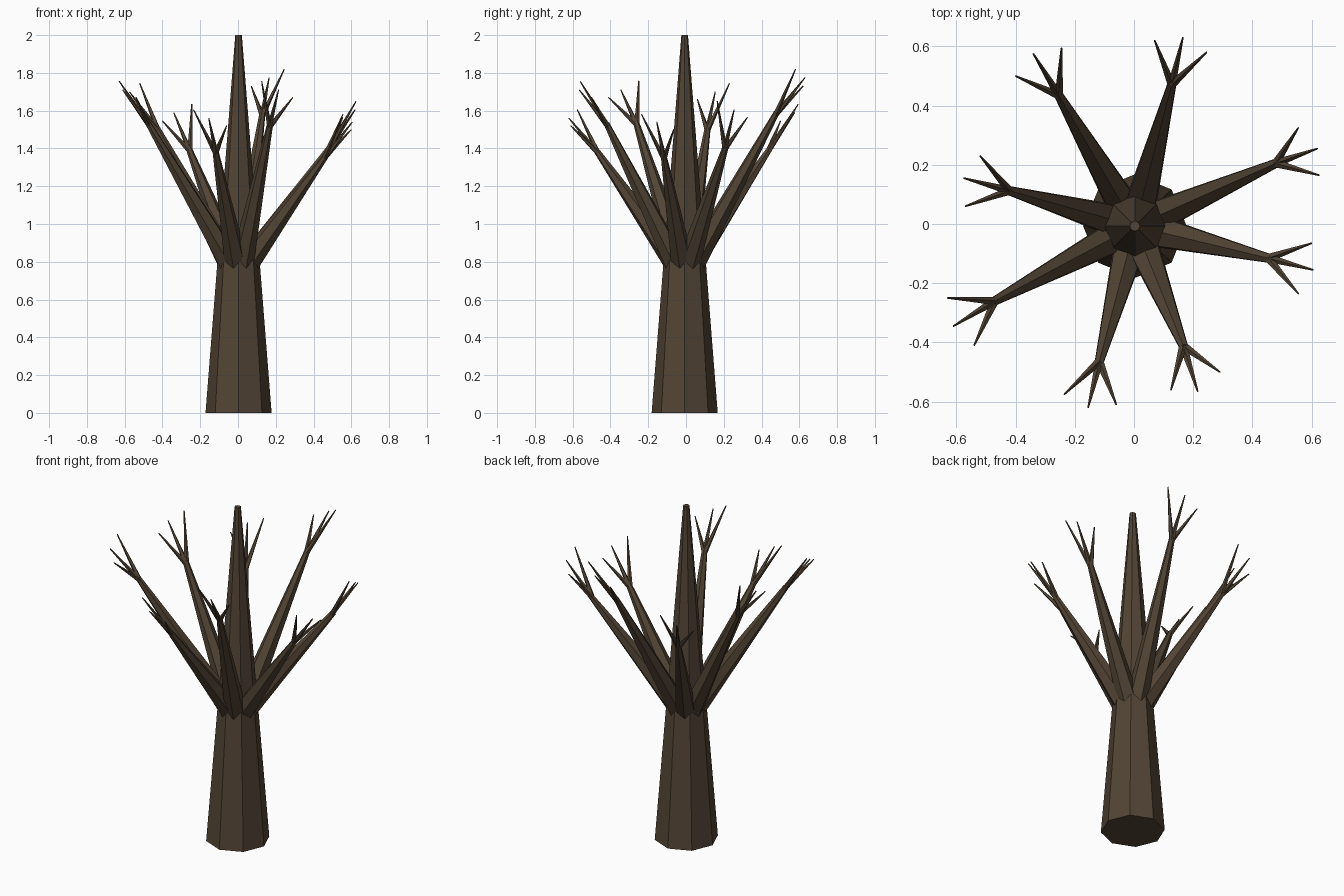
import bpy, bmesh
from math import pi
from mathutils import Vector, Matrix

if "Cube" in bpy.data.objects:
    bpy.data.objects.remove(bpy.data.objects["Cube"])

bark = bpy.data.materials.new("bark")
bark.diffuse_color = (0.085, 0.058, 0.035, 1)
bark.use_nodes = True
bark.node_tree.nodes["Principled BSDF"].inputs["Base Color"].default_value = bark.diffuse_color
CENTRE = Vector((0.003, -0.007, 0))


def add_limb(bm, a, b, r1, r2, sides):
    """Tapered prism running from a to b."""
    a, b = Vector(a), Vector(b)
    d = b - a
    turn = d.to_track_quat('Z', 'Y').to_matrix().to_4x4() if d.xy.length > 1e-6 else Matrix()
    bmesh.ops.create_cone(bm, cap_ends=True, segments=sides, radius1=r1, radius2=r2,
                          depth=d.length, matrix=Matrix.Translation((a + b) / 2) @ turn)


def finish(bm, name):
    me = bpy.data.meshes.new(name)
    bm.to_mesh(me)
    bm.free()
    me.materials.append(bark)
    bpy.context.collection.objects.link(bpy.data.objects.new(name, me))


# trunk
bm = bmesh.new()
add_limb(bm, CENTRE, CENTRE + Vector((0, 0, 2)), 0.175, 0.0175, 8)
finish(bm, "trunk")

# each branch: fork point, then three twig tips
branches = [
    ((.49, .21, 1.41), (.555, .325, 1.565), (.62, .255, 1.605), (.625, .165, 1.65)),
    ((.13, .48, 1.59), (.07, .62, 1.73), (.165, .63, 1.775), (.245, .58, 1.82)),
    ((-.26, .445, 1.40), (-.40, .50, 1.545), (-.34, .575, 1.59), (-.245, .595, 1.635)),
    ((-.43, .115, 1.51), (-.52, .23, 1.745), (-.575, .155, 1.70), (-.57, .06, 1.66)),
    ((-.48, -.265, 1.54), (-.63, -.25, 1.757), (-.61, -.345, 1.71), (-.54, -.41, 1.67)),
    ((-.12, -.475, 1.39), (-.235, -.575, 1.605), (-.155, -.62, 1.56), (-.06, -.61, 1.52)),
    ((.17, -.42, 1.53), (.125, -.56, 1.755), (.215, -.565, 1.71), (.29, -.50, 1.67)),
    ((.465, -.118, 1.36), (.60, -.065, 1.50), (.605, -.155, 1.54), (.555, -.235, 1.58)),
]
for i, (fork, *tips) in enumerate(branches, 1):
    fork = Vector(fork)
    out = (fork - CENTRE).xy.normalized() * 0.05
    root = CENTRE + Vector((out.x, out.y, 0.79))
    bm = bmesh.new()
    add_limb(bm, root, fork, 0.062, 0.016, 6)
    finish(bm, f"branch_{i}")
    # twigs start a little inside the branch end
    start = fork - (fork - root).normalized() * 0.02
    bm = bmesh.new()
    for tip in tips:
        add_limb(bm, start, tip, 0.015, 0.003, 5)
    finish(bm, f"twigs_{i}")
